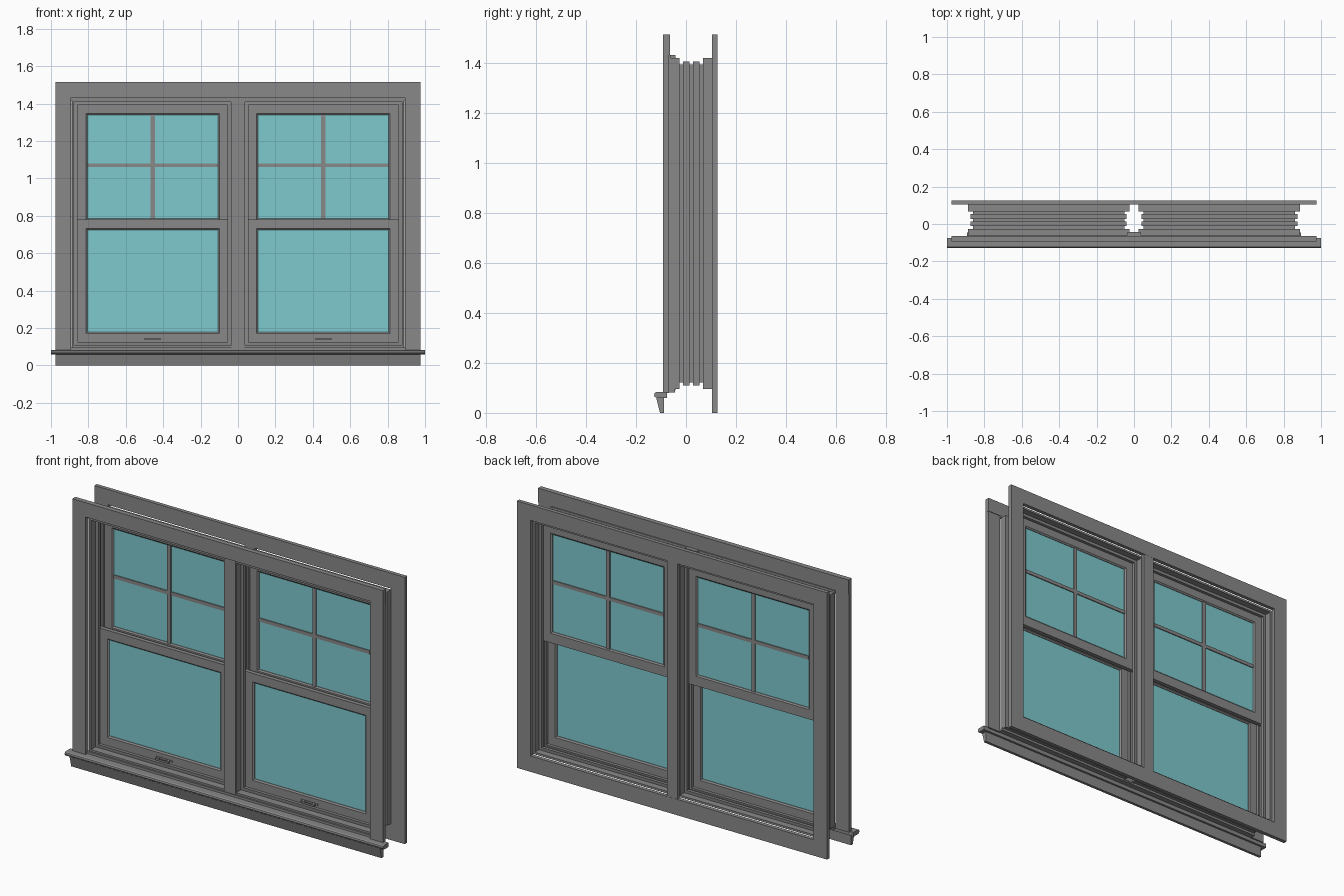
import bpy, bmesh
from mathutils import Vector

cube = bpy.data.objects.get("Cube")
if cube:
    bpy.data.objects.remove(cube, do_unlink=True)


def material(name, rgb):
    m = bpy.data.materials.new(name)
    m.use_nodes = True
    m.diffuse_color = (*rgb, 1)
    m.node_tree.nodes["Principled BSDF"].inputs["Base Color"].default_value = (*rgb, 1)
    return m


GREY = material("grey paint", (0.25, 0.25, 0.25))
GLASS = material("aqua glass", (0.21, 0.59, 0.62))


def finish(name, bm, mat):
    bmesh.ops.recalc_face_normals(bm, faces=bm.faces)
    me = bpy.data.meshes.new(name)
    bm.to_mesh(me)
    bm.free()
    me.materials.append(mat)
    ob = bpy.data.objects.new(name, me)
    bpy.context.collection.objects.link(ob)
    return ob


def box(name, x, y, z, mat=GREY):
    bm = bmesh.new()
    bmesh.ops.create_cube(bm, size=1)
    for v in bm.verts:
        v.co = Vector([(r[0] + r[1]) / 2 + c * (r[1] - r[0]) for c, r in zip(v.co, (x, y, z))])
    return finish(name, bm, mat)


def extrude_x(name, profile, half):
    """Extrude a closed (y, z) profile along x."""
    bm = bmesh.new()
    a, b = ([bm.verts.new((s * half, y, z)) for y, z in profile] for s in (-1, 1))
    bm.faces.new(a)
    bm.faces.new(b)
    for i in range(len(a)):
        j = (i + 1) % len(a)
        bm.faces.new((a[i], a[j], b[j], b[i]))
    return finish(name, bm, GREY)


def ring(name, outer, inner, profile):
    """Sweep a closed (t, y) profile round a rectangle; t runs outer to inner."""
    bm = bmesh.new()
    loops = []
    for ix, iz in ((0, 2), (1, 2), (1, 3), (0, 3)):
        o = Vector((outer[ix], 0, outer[iz]))
        d = Vector((inner[ix], 0, inner[iz])) - o
        loops.append([bm.verts.new(o + d * t + Vector((0, y, 0))) for t, y in profile])
    n = len(profile)
    for k in range(4):
        a, b = loops[k], loops[(k + 1) % 4]
        for i in range(n):
            j = (i + 1) % n
            bm.faces.new((a[i], a[j], b[j], b[i]))
    return finish(name, bm, GREY)


def sash(name, outer, pane, y0, y1):
    lip = (y1 - y0) * 0.25
    ring(name + "_sash", outer, pane,
         [(0, y0), (0.88, y0), (1, y0 + lip), (1, y1 - lip), (0.88, y1), (0, y1)])
    mid = (y0 + y1) / 2
    e = 0.004
    box(name + "_glass", (pane[0] - e, pane[1] + e), (mid - 0.003, mid + 0.003),
        (pane[2] - e, pane[3] + e), GLASS)


# Corrugated frame: thin wall whose outward lobes are the sash tracks
steps = [(-0.068, -0.026, 0), (-0.026, -0.012, 0.026), (-0.012, 0.014, 0.014),
         (0.014, 0.028, 0.026), (0.028, 0.054, 0.014), (0.054, 0.068, 0.026),
         (0.068, 0.106, 0)]
outside, inside = [], []
for y0, y1, d in steps:
    outside += [(d, y0), (d, y1)]
    wall = 0.012 if d == 0 else 0.004
    trim = 0.002 if d == 0.026 else 0
    inside += [(d + wall, y0 - trim), (d + wall, y1 + trim)]
frame_profile = outside + inside[::-1]

for side, s in (("right", -1), ("left", 1)):
    def span(a, b):
        return tuple(sorted((s * a, s * b)))

    fx = span(0.025, 0.888)
    ring(side + "_window_frame", (*fx, 0.095, 1.422),
         (fx[0] + 1, fx[1] - 1, 1.095, 0.422), frame_profile)

    # Sashes: the lower one in the front track, the upper one behind
    sx, px = span(0.043, 0.870), span(0.107, 0.805)
    sash(side + "_lower", (*sx, 0.113, 0.78), (*px, 0.18, 0.725), -0.011, 0.013)
    sash(side + "_upper", (*sx, 0.725, 1.404), (*px, 0.787, 1.34), 0.029, 0.053)

    # Glazing bars of the upper sash
    box(side + "_vertical_bar", span(0.445, 0.467), (0.032, 0.05), (0.785, 1.342))
    box(side + "_horizontal_bar", px, (0.0325, 0.0495), (1.06, 1.08))

    # Sash lift handle
    box(side + "_handle_plate", span(0.405, 0.51), (-0.014, -0.010), (0.138, 0.148))
    box(side + "_handle_grip", span(0.415, 0.50), (-0.032, -0.026), (0.136, 0.146))
    for end, c in (("inner", 0.425), ("outer", 0.49)):
        box(side + "_handle_post_" + end, span(c - 0.008, c + 0.008),
            (-0.028, -0.012), (0.137, 0.147))

    # Front side casing
    box(side + "_front_casing", span(0.893, 0.975), (-0.092, -0.068), (0.08, 1.435))

# Front head casing and centre post
box("front_head_casing", (-0.976, 0.976), (-0.093, -0.065), (1.433, 1.515))
box("front_head_fillet", (-0.893, 0.893), (-0.072, -0.060), (1.418, 1.434))
box("front_centre_post", (-0.035, 0.035), (-0.074, -0.042), (0.09, 1.434))

# Stool with a rounded nose, and tapered apron under it
extrude_x("stool", [(-0.076, 0.06), (-0.118, 0.06), (-0.125, 0.064), (-0.128, 0.072),
                    (-0.125, 0.08), (-0.118, 0.084), (-0.076, 0.084)], 1.0)
box("inner_sill", (-0.893, 0.893), (-0.078, -0.045), (0.082, 0.097))
extrude_x("apron", [(-0.088, 0), (-0.104, 0), (-0.119, 0.06), (-0.088, 0.06)], 0.975)

# Back casing and centre post
ring("back_casing", (-0.975, 0.975, 0, 1.515), (-0.89, 0.89, 0.09, 1.428),
     [(0, 0.104), (1, 0.104), (1, 0.126), (0, 0.126)])
box("back_centre_post", (-0.033, 0.033), (0.104, 0.125), (0.088, 1.43))
